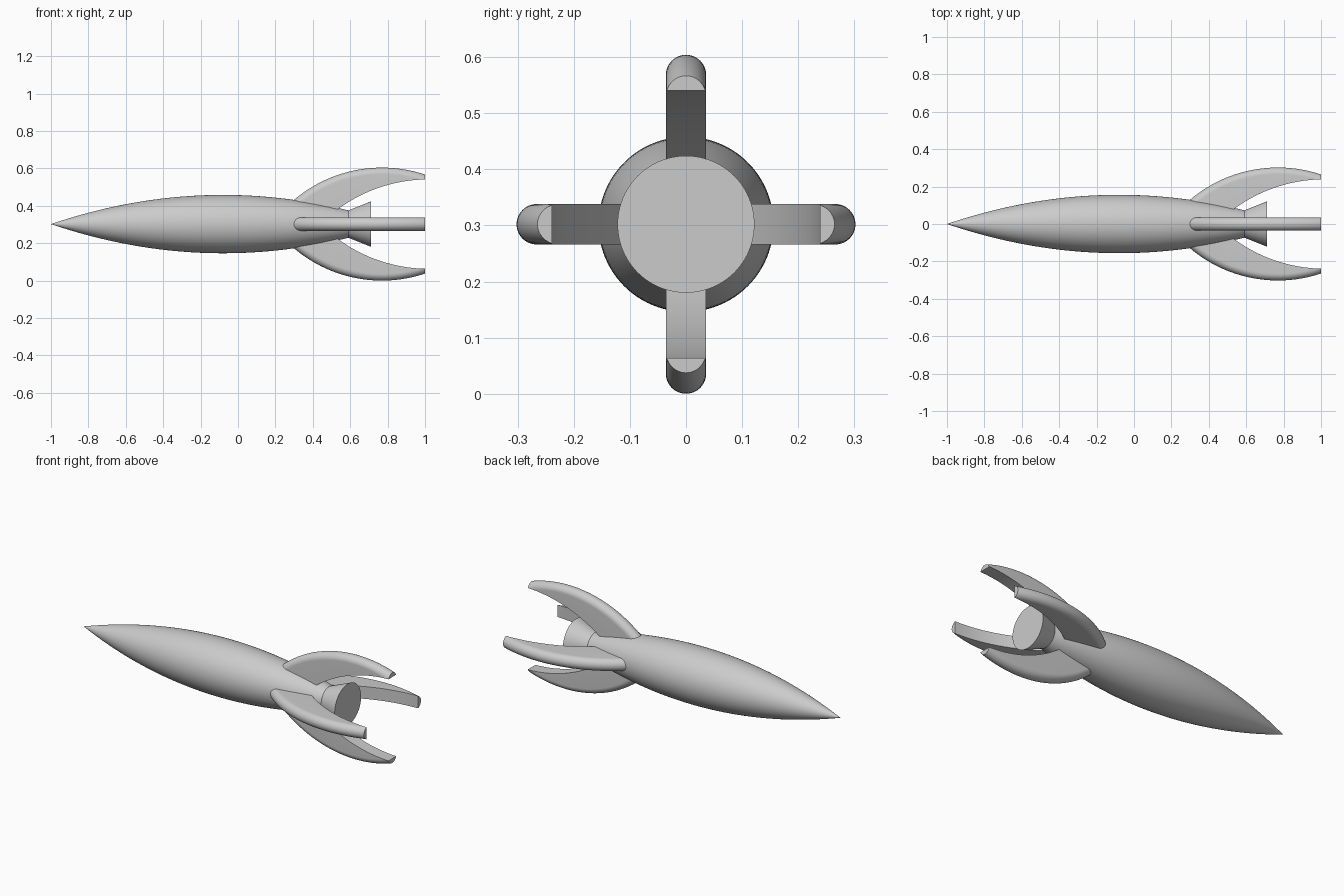
import bpy, bmesh
from math import sin, cos, pi, sqrt, radians
from mathutils import Matrix

cube = bpy.data.objects.get("Cube")
if cube:
    bpy.data.objects.remove(cube, do_unlink=True)

AXIS_Z = 0.302

grey = bpy.data.materials.new("plain grey")
grey.use_nodes = True
grey.diffuse_color = (0.6, 0.6, 0.6, 1)
grey.node_tree.nodes["Principled BSDF"].inputs["Base Color"].default_value = (0.6, 0.6, 0.6, 1)


def finish(bm, name, turn=0.0):
    """Clean the mesh, turn it about the long axis and make a smooth object."""
    bmesh.ops.remove_doubles(bm, verts=bm.verts, dist=0.00005)
    bmesh.ops.recalc_face_normals(bm, faces=bm.faces)
    bm.transform(Matrix.Translation((0, 0, AXIS_Z)) @ Matrix.Rotation(turn, 4, 'X'))
    mesh = bpy.data.meshes.new(name)
    bm.to_mesh(mesh)
    bm.free()
    mesh.materials.append(grey)
    obj = bpy.data.objects.new(name, mesh)
    bpy.context.collection.objects.link(obj)
    bpy.ops.object.select_all(action='DESELECT')
    obj.select_set(True)
    bpy.context.view_layer.objects.active = obj
    bpy.ops.object.shade_smooth_by_angle(angle=radians(30))


def loft(sections):
    """Join closed rings of points and cap both ends."""
    bm = bmesh.new()
    rings = [[bm.verts.new(p) for p in s] for s in sections]
    n = len(rings[0])
    for a, b in zip(rings, rings[1:]):
        for i in range(n):
            j = (i + 1) % n
            bm.faces.new((a[i], a[j], b[j], b[i]))
    bm.faces.new(rings[0])
    bm.faces.new(rings[-1])
    return bm


def ring(x, r, n=96):
    return [(x, r * cos(2 * pi * i / n), r * sin(2 * pi * i / n)) for i in range(n)]


# Spindle-shaped hull, from the pointed nose to the narrow tail
def hull_radius(x):
    return 0.156 * (1 - ((x + 0.08) / 0.92) ** 2)


stations = [-1 + 1.59 * i / 60 for i in range(61)]
finish(loft([ring(x, max(hull_radius(x), 0.0004)) for x in stations]), "hull")

# Flared exhaust nozzle
finish(loft([ring(0.585, 0.071), ring(0.712, 0.122)]), "nozzle")


# Curved fins: rounded outer edge, flat inner face
HALF = 0.036


def arc(x, centre, top, radius):
    return top - radius + sqrt(max(radius ** 2 - (x - centre) ** 2, 0))


def fin_section(x):
    inner = max(arc(x, 1.02, 0.239, 0.82), 0.03)
    points = [(x, -HALF, inner)]
    for i in range(25):
        a = -pi / 2 + pi * i / 24
        inset = HALF * (1 - cos(a))
        outer = arc(x, 0.77, 0.302 - inset, 0.728 - inset)
        points.append((x, HALF * sin(a), max(outer, inner + 0.0002)))
    return points + [(x, HALF, inner)]


for k, side in enumerate(("top", "front", "bottom", "back")):
    sections = [fin_section(0.27 + 0.73 * i / 48) for i in range(49)]
    finish(loft(sections), side + "_fin", k * pi / 2)
